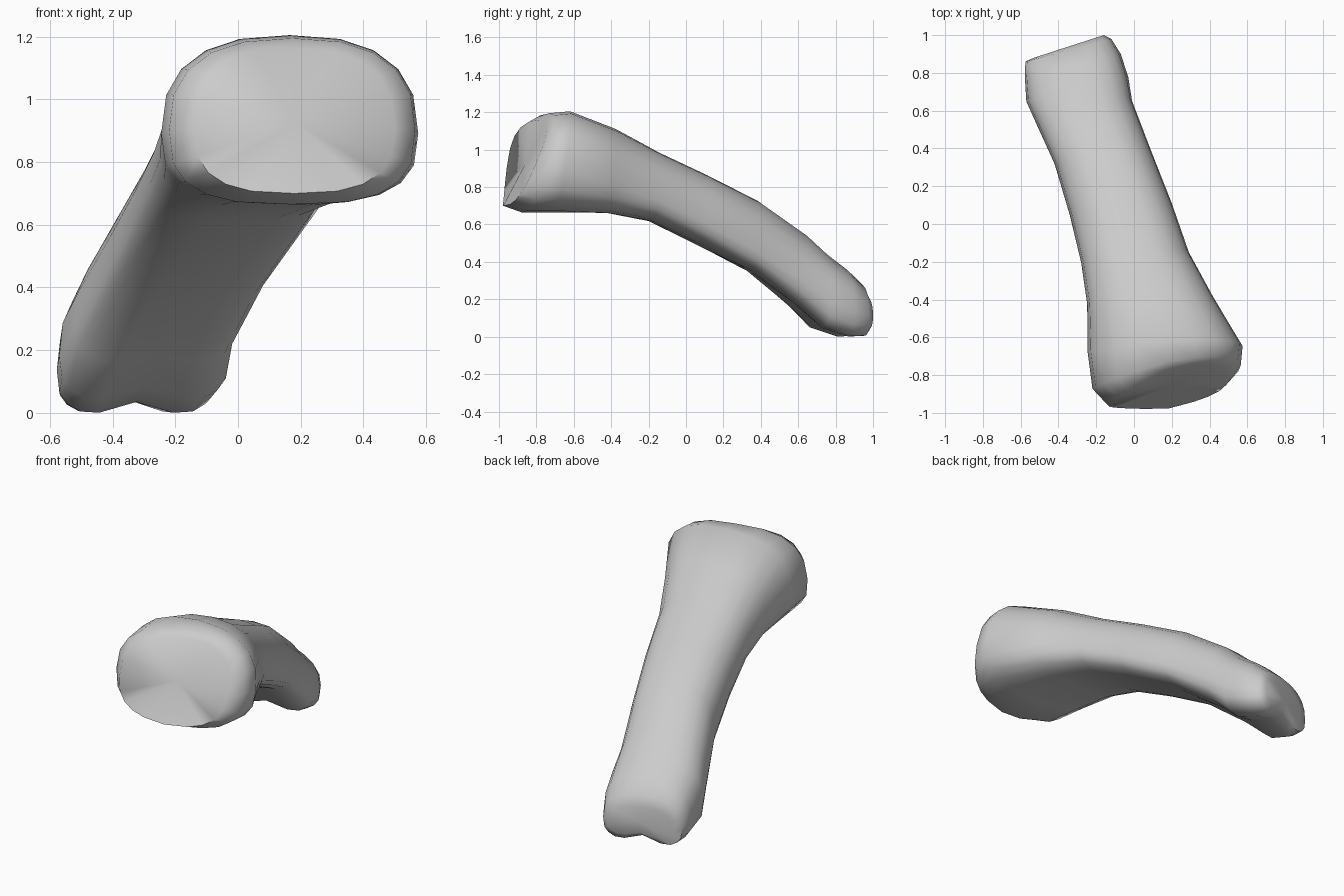
import bpy, bmesh, math

if "Cube" in bpy.data.objects:
    bpy.data.objects.remove(bpy.data.objects["Cube"])

SIDES = 20

# Cross-sections from the wide base to the two-knuckled head:
# left x, left y, right x, right y, top z, bottom z,
# widest height, lean, underside notch, underside roundness
SECTIONS = [
    (-0.14, -0.955, 0.50, -0.80, 1.16, 0.70, 0.45, 0.20, 0.00, 0.72),
    (-0.22, -0.87, 0.565, -0.74, 1.195, 0.665, 0.45, 0.15, 0.00, 0.68),
    (-0.245, -0.68, 0.575, -0.64, 1.205, 0.665, 0.42, 0.08, 0.00, 0.68),
    (-0.248, -0.42, 0.42, -0.38, 1.11, 0.65, 0.35, 0.05, 0.02, 0.75),
    (-0.28, -0.20, 0.29, -0.14, 0.985, 0.61, 0.32, 0.05, 0.01, 0.80),
    (-0.34, 0.05, 0.20, 0.12, 0.865, 0.49, 0.30, 0.05, 0.00, 0.80),
    (-0.42, 0.32, 0.09, 0.40, 0.725, 0.345, 0.28, 0.05, 0.01, 0.75),
    (-0.52, 0.54, -0.01, 0.66, 0.55, 0.15, 0.32, 0.05, 0.03, 0.68),
    (-0.57, 0.65, -0.03, 0.78, 0.45, 0.03, 0.36, 0.03, 0.05, 0.65),
    (-0.578, 0.78, -0.07, 0.90, 0.365, -0.015, 0.40, 0.00, 0.05, 0.65),
    (-0.575, 0.86, -0.12, 0.98, 0.285, -0.01, 0.42, 0.00, 0.05, 0.65),
    (-0.53, 0.88, -0.16, 1.00, 0.22, 0.03, 0.45, 0.00, 0.03, 0.65),
]


def signed_power(value, exponent):
    return math.copysign(abs(value) ** exponent, value)


def ring_points(lx, ly, rx, ry, top, bottom, mid, lean, notch, soft):
    """Rounded cross-section with a flatter, slightly notched underside."""
    points = []
    for i in range(SIDES):
        a = 2 * math.pi * i / SIDES
        upper = math.sin(a) >= 0
        e = 0.80 if upper else soft
        u = 0.5 + 0.5 * signed_power(math.cos(a), e)
        v = signed_power(math.sin(a), e)
        t = mid + v * ((1 - mid) if upper else mid)
        z = bottom + t * (top - bottom)
        if not upper:
            z += notch * max(0, 1 - abs(2 * u - 1) / 0.6) * abs(v)
        # The left side of the base stands straighter than the right
        tilt = lean * min(1, 0.3 + 1.4 * u)
        points.append((lx + u * (rx - lx),
                       ly + u * (ry - ly) + tilt * (t - 0.5), z))
    return points


# Loft the bone through all sections
bm = bmesh.new()
rings = [[bm.verts.new(p) for p in ring_points(*s)] for s in SECTIONS]
for a, b in zip(rings, rings[1:]):
    for i in range(SIDES):
        j = (i + 1) % SIDES
        bm.faces.new((a[i], a[j], b[j], b[i]))

# End caps: shallow dished base socket and flat head
for ring, push in ((rings[0], 0.02), (rings[-1], 0.0)):
    cap = bm.faces.new(ring)
    centre = bmesh.ops.poke(bm, faces=[cap])["verts"][0]
    centre.co.y += push
bmesh.ops.recalc_face_normals(bm, faces=bm.faces)

mesh = bpy.data.meshes.new("finger_bone")
bm.to_mesh(mesh)
bm.free()
bone = bpy.data.objects.new("finger_bone", mesh)
bpy.context.collection.objects.link(bone)

# Smooth shading with crisp rims
bpy.context.view_layer.objects.active = bone
bone.select_set(True)
bpy.ops.object.shade_smooth_by_angle(angle=math.radians(65))
